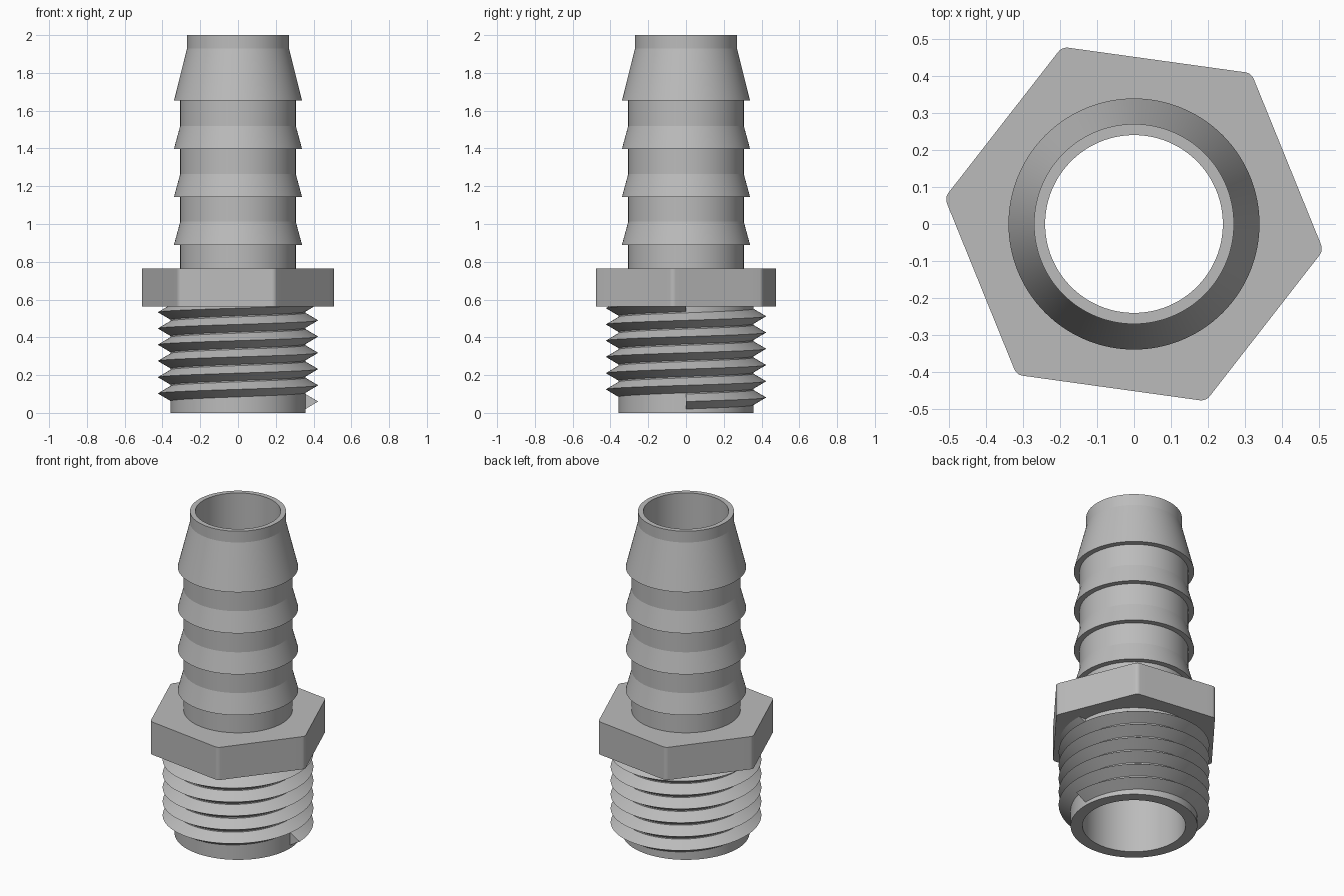
import bpy, bmesh
from math import sin, cos, pi, radians, tan

if "Cube" in bpy.data.objects:
    bpy.data.objects.remove(bpy.data.objects["Cube"])

SEG = 128
grey = bpy.data.materials.new("plain_grey")
grey.use_nodes = True
colour = (0.5, 0.5, 0.5, 1)
grey.diffuse_color = colour
grey.node_tree.nodes["Principled BSDF"].inputs["Base Color"].default_value = colour


def skin(name, rings, closed):
    """Skin a row of equal cross-section loops; close the row or cap its ends."""
    bm = bmesh.new()
    loops = [[bm.verts.new(p) for p in ring] for ring in rings]
    n = len(loops[0])
    pairs = list(zip(loops, loops[1:]))
    if closed:
        pairs.append((loops[-1], loops[0]))
    else:
        bm.faces.new(loops[0])
        bm.faces.new(loops[-1])
    for a, b in pairs:
        for i in range(n):
            j = (i + 1) % n
            bm.faces.new((a[i], a[j], b[j], b[i]))
    bmesh.ops.recalc_face_normals(bm, faces=bm.faces)
    mesh = bpy.data.meshes.new(name)
    bm.to_mesh(mesh)
    bm.free()
    obj = bpy.data.objects.new(name, mesh)
    bpy.context.collection.objects.link(obj)
    mesh.materials.append(grey)
    bpy.ops.object.select_all(action='DESELECT')
    obj.select_set(True)
    bpy.context.view_layer.objects.active = obj
    bpy.ops.object.shade_smooth_by_angle(angle=radians(12))
    return obj


def section(profile, t):
    return [(r * cos(t), r * sin(t), z) for r, z in profile]


# Hollow body: spigot, barbed hose tail and stepped bore
NECK, BARB, BORE, SOCKET = 0.306, 0.339, 0.24, 0.29
profile = [(SOCKET, 0), (0.357, 0), (0.357, 0.62), (NECK, 0.62)]
for z in (0.89, 1.143, 1.398):
    profile += [(NECK, z), (BARB, z), (NECK, z + 0.122)]
profile += [(NECK, 1.653), (BARB, 1.653), (0.27, 1.93), (0.27, 2),
            (BORE, 2), (BORE, 0.59), (SOCKET, 0.59)]
skin("barbed_body", [section(profile, 2 * pi * i / SEG) for i in range(SEG)], True)

# Hexagonal collar with rounded corners
APOTHEM, FILLET = 0.447, 0.03
outline = []
for k in range(6):
    corner = radians(-7.9 + 60 * k)
    reach = (APOTHEM - FILLET) / cos(pi / 6)
    for s in range(9):
        t = corner + radians(-30 + 7.5 * s)
        outline.append((reach * cos(corner) + FILLET * cos(t),
                        reach * sin(corner) + FILLET * sin(t)))
    # evenly spaced points along the flat that follows
    normal = corner + pi / 6
    half = (APOTHEM - FILLET) * tan(pi / 6)
    for s in range(1, 12):
        d = half * (s / 6 - 1)
        outline.append((APOTHEM * cos(normal) - d * sin(normal),
                        APOTHEM * sin(normal) + d * cos(normal)))
rings = []
for x, y in outline:
    f = 0.298 / (x * x + y * y) ** 0.5
    rings.append([(x * f, y * f, 0.562), (x, y, 0.562),
                  (x, y, 0.765), (x * f, y * f, 0.765)])
skin("hex_collar", rings, True)

# Right-handed screw thread, starting and ending abruptly on the +x side
PITCH, TURNS, HALF = 0.086, 6, 0.042
rings = []
for i in range(SEG * TURNS + 1):
    z = 0.06 + PITCH * i / SEG
    tooth = [(0.353, z - HALF), (0.424, z), (0.353, z + HALF)]
    rings.append(section(tooth, 2 * pi * i / SEG))
skin("screw_thread", rings, False)
